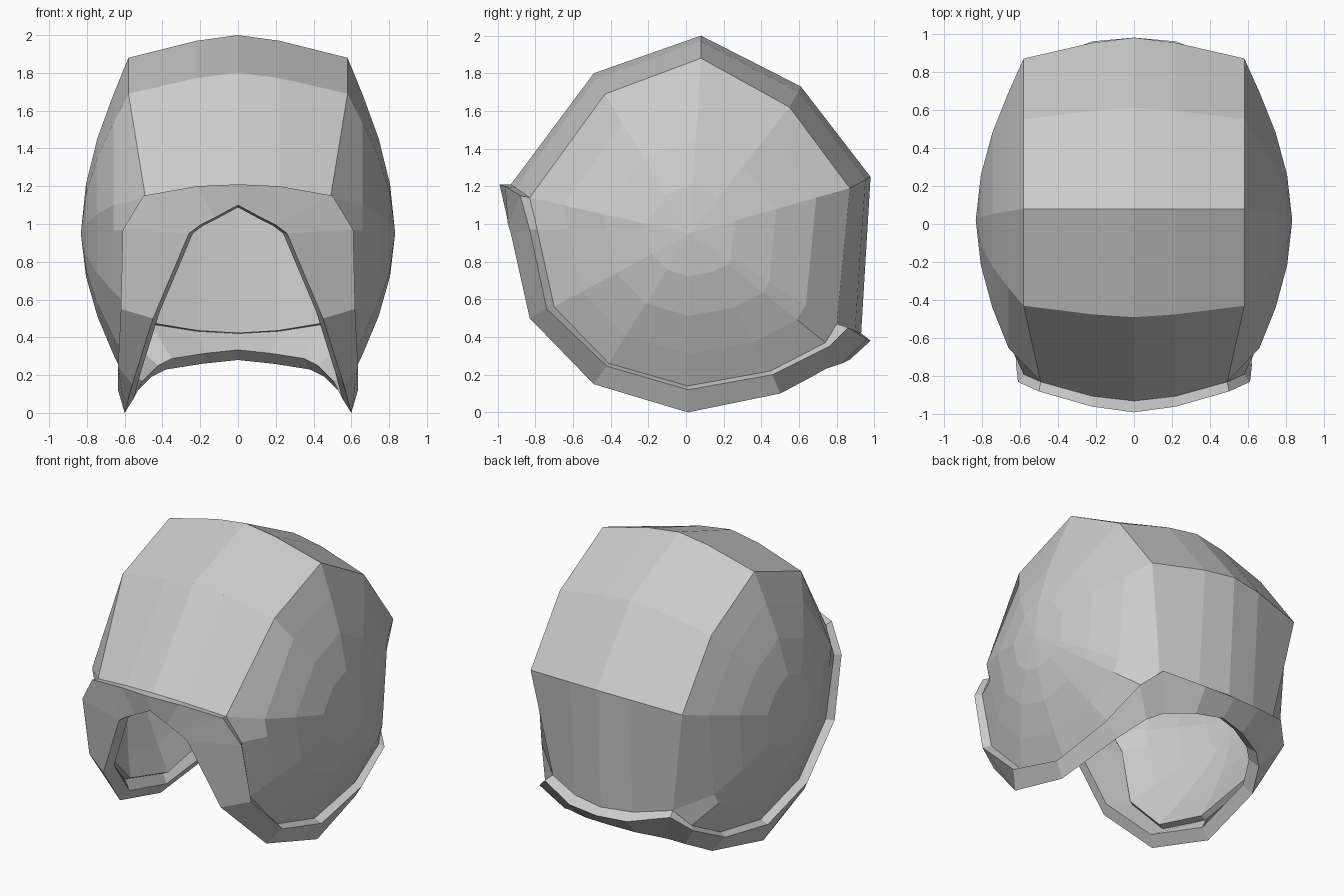
import bpy, bmesh
from mathutils import Vector

if "Cube" in bpy.data.objects:
    bpy.data.objects.remove(bpy.data.objects["Cube"])

MID = Vector((0, 0.02, 0.95))


def half_object(name, grids, wall=0):
    """Skin grids of points (lists of rows) on the +x half, then mirror them."""
    bm = bmesh.new()
    for rows in grids:
        vs = [[bm.verts.new(p) for p in row] for row in rows]
        for r, s in zip(vs, vs[1:]):
            for i in range(len(r) - 1):
                bm.faces.new((r[i], r[i + 1], s[i + 1], s[i]))
    bmesh.ops.remove_doubles(bm, verts=bm.verts, dist=0.001)
    bmesh.ops.recalc_face_normals(bm, faces=bm.faces)
    bm.normal_update()
    # a section open at the mirror plane: make it face away from the centre
    if wall and sum(f.normal.dot(f.calc_center_median() - MID) for f in bm.faces) < 0:
        bmesh.ops.reverse_faces(bm, faces=bm.faces)
    me = bpy.data.meshes.new(name)
    bm.to_mesh(me)
    bm.free()
    ob = bpy.data.objects.new(name, me)
    bpy.context.collection.objects.link(ob)
    m = ob.modifiers.new("mirror", "MIRROR")
    m.use_clip = True
    m.merge_threshold = 0.001
    if wall:
        s = ob.modifiers.new("wall", "SOLIDIFY")
        s.thickness = wall
        s.offset = -1
    return ob


# shell: crown strip, front to back, as (centre line, side edge)
crown = [((0, -0.93, 1.21), (0.49, -0.83, 1.14)),
         ((0, -0.49, 1.80), (0.58, -0.43, 1.69)),
         ((0, 0.08, 2.00), (0.58, 0.08, 1.88)),
         ((0, 0.61, 1.73), (0.58, 0.55, 1.62)),
         ((0, 0.98, 1.25), (0.58, 0.87, 1.19)),
         ((0, 0.93, 0.42), (0.46, 0.80, 0.47))]
strip = []
for c, e in crown:
    c, e = Vector(c), Vector(e)
    m = c.lerp(e, 0.25)
    m.x = 0.22
    strip.append([c, m, e])

# lower edge of the side dome, front to back
lower = [Vector(p) for p in ((0.58, -0.79, 0.97), (0.58, -0.70, 0.56), (0.58, -0.41, 0.26),
                             (0.58, 0.01, 0.14), (0.58, 0.45, 0.22), (0.56, 0.74, 0.37))]

# shell: side dome as rings shrinking to its middle
rim = lower + [r[2] for r in reversed(strip)]
rim.append(rim[0])
rings = [rim]
for t, x in ((0.79, 0.66), (0.54, 0.745), (0.28, 0.805)):
    rings.append([Vector((x, MID.y + (p.y - MID.y) * t, MID.z + (p.z - MID.z) * t)) for p in rim])
shell = half_object("helmet_shell", [strip, rings], 0.04)

# dome caps close the innermost ring of the shell
bm = bmesh.new()
bm.from_mesh(shell.data)
ring = [v for v in bm.verts if abs(v.co.x - 0.805) < 1e-4]
tip = bm.verts.new((0.832, MID.y, MID.z))
for e in [e for e in bm.edges if e.is_boundary and e.verts[0] in ring and e.verts[1] in ring]:
    a, b = e.verts
    lp = e.link_loops[0]
    if lp.vert == a:
        a, b = b, a
    bm.faces.new((a, b, tip))
bm.to_mesh(shell.data)
bm.free()

# trim: outer upper edge and lower edge at each station, brow to back
inner = strip[0] + lower + list(reversed(strip[-1]))
outer = [(0, -0.99, 1.21), (0.22, -0.96, 1.20), (0.50, -0.88, 1.15), (0.61, -0.83, 0.97),
         (0.62, -0.74, 0.55), (0.635, -0.42, 0.245), (0.635, 0.01, 0.12), (0.625, 0.46, 0.20),
         (0.59, 0.76, 0.35), (0.48, 0.86, 0.45), (0.22, 0.96, 0.39), (0, 0.98, 0.38)]
under = [(0, -0.965, 1.10), (0.12, -0.95, 1.035), (0.20, -0.945, 0.995), (0.26, -0.93, 0.95),
         (0.45, -0.83, 0.50), (0.56, -0.49, 0.15), (0.60, 0.01, 0.0), (0.55, 0.50, 0.10),
         (0.46, 0.67, 0.19), (0.38, 0.74, 0.23), (0.19, 0.83, 0.26), (0, 0.87, 0.28)]
sections = []
for a, b, c in zip(inner, outer, under):
    c = Vector(c)
    d = c.lerp(Vector((0, 0, 0.95)), 0.08)
    sections.append([a, Vector(b), c, d, a])
half_object("edge_trim", [sections])
